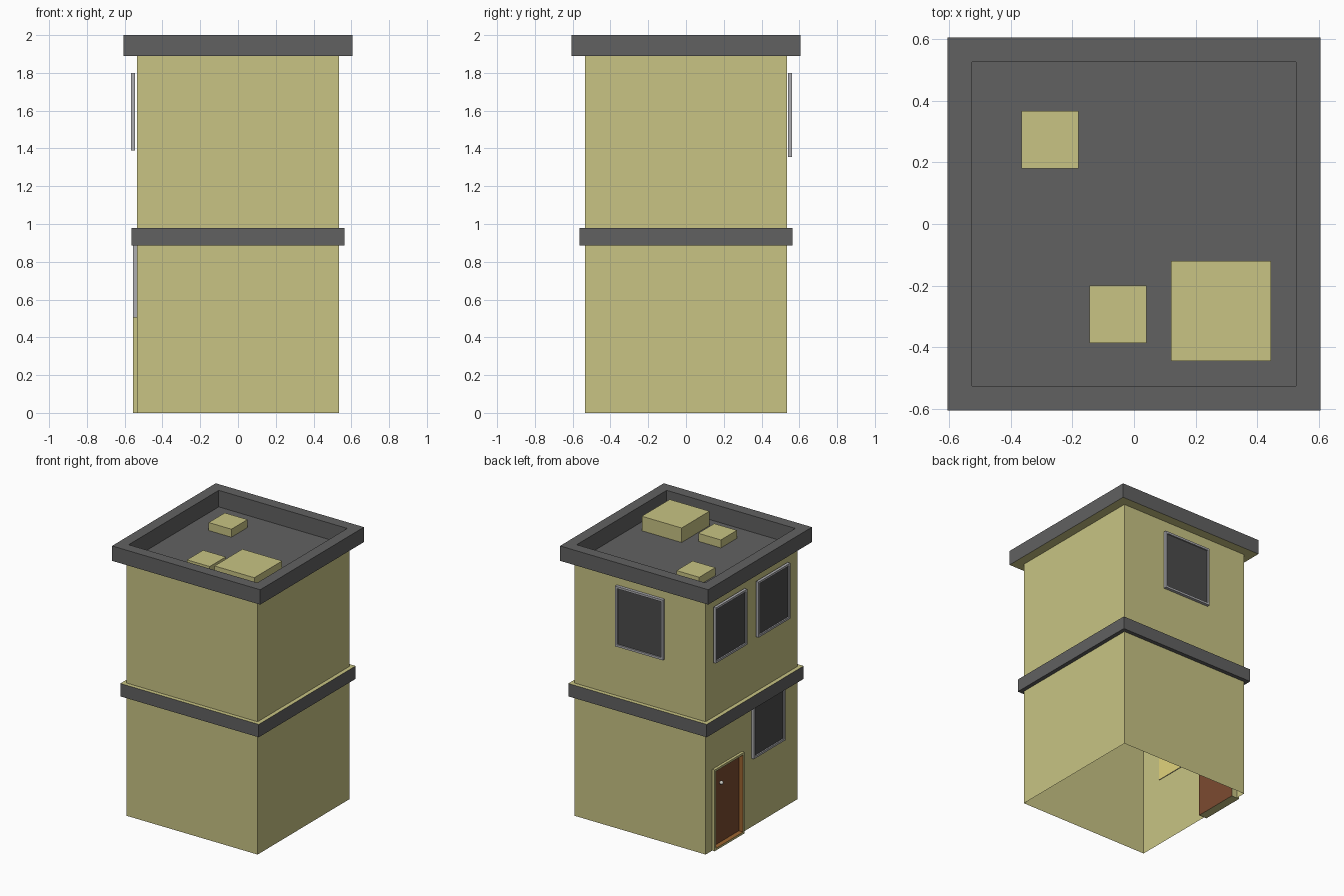
import bpy, bmesh, math
from mathutils import Vector, Matrix

if "Cube" in bpy.data.objects:
    bpy.data.objects.remove(bpy.data.objects["Cube"])


def mat(name, r, g, b):
    m = bpy.data.materials.new(name)
    m.diffuse_color = (r, g, b, 1)
    m.use_nodes = True
    m.node_tree.nodes["Principled BSDF"].inputs["Base Color"].default_value = m.diffuse_color
    return m


OLIVE = mat("plaster", 0.58, 0.55, 0.23)
DARK = mat("dark_grey", 0.12, 0.12, 0.12)
FRAME = mat("light_grey", 0.42, 0.42, 0.44)
GLASS = mat("glass", 0.07, 0.07, 0.07)
YELLOW = mat("lit_pane", 0.75, 0.65, 0.2)
BROWN = mat("brown_wood", 0.2, 0.07, 0.03)
ORANGE = mat("light_wood", 0.33, 0.13, 0.03)
METAL = mat("knob_metal", 0.6, 0.6, 0.55)


def finish(bm, name, mats):
    me = bpy.data.meshes.new(name)
    bm.to_mesh(me)
    bm.free()
    ob = bpy.data.objects.new(name, me)
    bpy.context.collection.objects.link(ob)
    for m in mats:
        me.materials.append(m)
    return ob


def add_box(bm, lo, hi):
    lo, hi = Vector(lo), Vector(hi)
    m = Matrix.Translation((lo + hi) / 2) @ Matrix.Diagonal((*(hi - lo), 1))
    bmesh.ops.create_cube(bm, size=1, matrix=m)


def square_sweep(name, profile, mats, slots, cap=False):
    """Square rings (half size, z) joined from bottom outwards and up."""
    bm = bmesh.new()
    rings = [[bm.verts.new((sx * h, sy * h, z))
              for sx, sy in ((-1, -1), (1, -1), (1, 1), (-1, 1))] for h, z in profile]
    for k, (a, b) in enumerate(zip(rings, rings[1:])):
        for i in range(4):
            j = (i + 1) % 4
            bm.faces.new((a[i], a[j], b[j], b[i])).material_index = slots[k]
    if cap:
        bm.faces.new(rings[-1]).material_index = slots[-1]
    return finish(bm, name, mats)


def inset_panel(name, u, z, d, border, depth, mats):
    """Framed panel on the -x wall; mats = frame, reveal, pane, back."""
    bm = bmesh.new()
    add_box(bm, (-d[1], u[0], z[0]), (-d[0], u[1], z[1]))
    bm.normal_update()
    front = min(bm.faces, key=lambda f: f.normal.x)
    back = max(bm.faces, key=lambda f: f.normal.x)
    back.material_index = 3
    bmesh.ops.inset_individual(bm, faces=[front], thickness=border)
    ext = bmesh.ops.extrude_discrete_faces(bm, faces=[front])["faces"][0]
    for f in {f for e in ext.edges for f in e.link_faces}:
        f.material_index = 1
    ext.material_index = 2
    bmesh.ops.translate(bm, verts=ext.verts[:], vec=(depth, 0, 0))
    return finish(bm, name, mats)


# Walls: open-bottomed sheet tube, door opening in the left wall
W, TOP = 0.535, 1.89
bm = bmesh.new()
for pts in (((-W, -W), (W, -W)), ((W, -W), (W, W)), ((W, W), (-W, W))):
    (x0, y0), (x1, y1) = pts
    bm.faces.new([bm.verts.new(p) for p in
                  ((x0, y0, 0), (x1, y1, 0), (x1, y1, TOP), (x0, y0, TOP))])
outline = ((W, 0), (0.45, 0), (0.45, 0.59), (0.12, 0.59), (0.12, 0), (-W, 0), (-W, TOP), (W, TOP))
bm.faces.new([bm.verts.new((-W, y, z)) for y, z in outline])
bmesh.ops.remove_doubles(bm, verts=bm.verts[:], dist=1e-4)
finish(bm, "walls", [OLIVE])

# Band between storeys and roof with parapet
square_sweep("storey_band", [(W, 0.885), (0.565, 0.885), (0.565, 0.98), (W, 0.98)],
             [DARK, OLIVE], [0, 0, 1])
square_sweep("roof_parapet", [(0.525, 1.89), (0.605, 1.89), (0.605, 2), (0.525, 2), (0.525, 1.878)],
             [DARK, OLIVE], [1, 0, 0, 0, 0], cap=True)

# Rooftop boxes
for i, (x0, x1, y0, y1, top) in enumerate(((0.12, 0.445, -0.445, -0.12, 1.985),
                                           (-0.365, -0.18, 0.18, 0.367, 1.937),
                                           (-0.145, 0.04, -0.387, -0.2, 1.937))):
    bm = bmesh.new()
    add_box(bm, (x0, y0, 1.878), (x1, y1, top))
    finish(bm, f"roof_box_{i + 1}", [OLIVE])

# Windows
WIN = [FRAME, FRAME, GLASS, YELLOW]
inset_panel("upper_window_1", (0.093, 0.46), (1.39, 1.80), (0.545, 0.566), 0.022, 0.01, WIN)
inset_panel("upper_window_2", (-0.41, -0.04), (1.39, 1.80), (0.545, 0.566), 0.022, 0.01, WIN)
inset_panel("lower_window", (-0.367, 0.0), (0.505, 0.915), (0.53, 0.555), 0.022, 0.01, WIN)
back = inset_panel("back_window", (-0.204, 0.186), (1.355, 1.80), (0.54, 0.562), 0.022, 0.01, WIN)
back.rotation_euler.z = -math.pi / 2

# Door with recessed leaf and knob
inset_panel("door", (0.11, 0.458), (0, 0.6), (0.49, 0.555), 0.022, 0.035,
            [OLIVE, ORANGE, BROWN, BROWN])
bm = bmesh.new()
bmesh.ops.create_uvsphere(bm, u_segments=12, v_segments=8, radius=0.014,
                          matrix=Matrix.Translation((-0.535, 0.35, 0.46)))
for f in bm.faces:
    f.smooth = True
finish(bm, "door_knob", [METAL])
